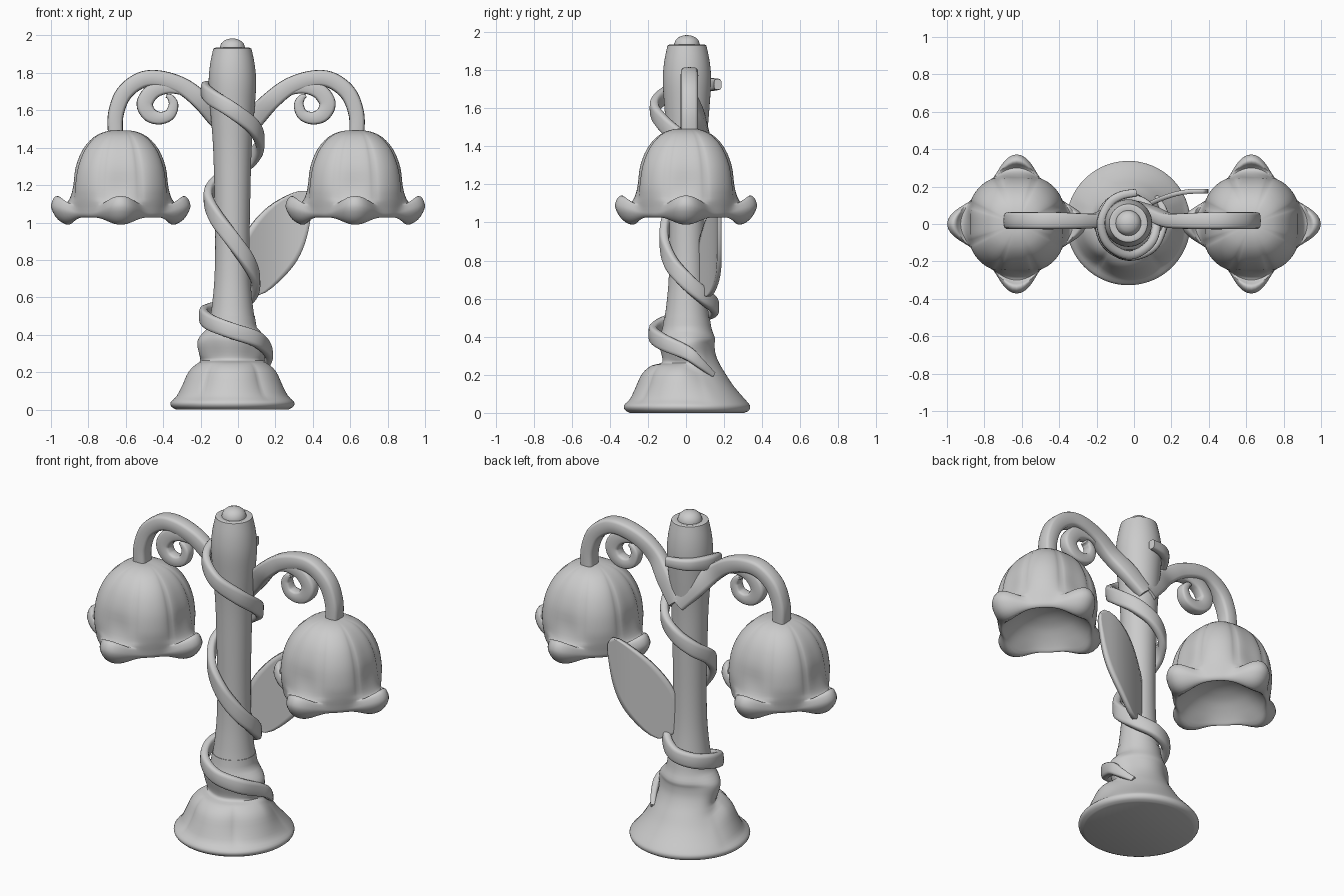
import bpy, bmesh, math
from mathutils import Vector

if "Cube" in bpy.data.objects:
    bpy.data.objects.remove(bpy.data.objects["Cube"])

CX, CY = -0.03, 0.005      # column axis


def grid(name, rows, closed=True, angle=40):
    """Skin a list of equal-length point rows; closed rows get end caps."""
    bm = bmesh.new()
    vr = [[bm.verts.new(p) for p in r] for r in rows]
    n = len(rows[0])
    for a, b in zip(vr, vr[1:]):
        for i in range(n if closed else n - 1):
            j = (i + 1) % n
            bm.faces.new((a[i], a[j], b[j], b[i]))
    if closed:
        bm.faces.new(vr[0])
        bm.faces.new(vr[-1])
    bmesh.ops.remove_doubles(bm, verts=bm.verts, dist=0.0003)
    bmesh.ops.recalc_face_normals(bm, faces=bm.faces)
    me = bpy.data.meshes.new(name)
    bm.to_mesh(me)
    bm.free()
    ob = bpy.data.objects.new(name, me)
    bpy.context.collection.objects.link(ob)
    bpy.ops.object.select_all(action='DESELECT')
    ob.select_set(True)
    bpy.context.view_layer.objects.active = ob
    bpy.ops.object.shade_smooth_by_angle(angle=math.radians(angle))
    return ob


def spline(pts, k=6):
    """Catmull-Rom through tuples of any length."""
    out = []
    for i in range(len(pts) - 1):
        p0, p1, p2 = pts[max(i - 1, 0)], pts[i], pts[i + 1]
        p3 = pts[min(i + 2, len(pts) - 1)]
        for s in range(k):
            t = s / k
            out.append([0.5 * (2 * b + (c - a) * t + (2 * a - 5 * b + 4 * c - d) * t * t
                               + (3 * b - a - 3 * c + d) * t ** 3)
                        for a, b, c, d in zip(p0, p1, p2, p3)])
    return out + [list(pts[-1])]


def sweep(name, pts, side, k=6, n=16, power=0.5):
    """pts are (x, y, z, half size along side, half size across)."""
    s = spline(pts, k)
    P = [Vector(q[:3]) for q in s]
    rows = []
    for i, p in enumerate(P):
        t = (P[min(i + 1, len(P) - 1)] - P[max(i - 1, 0)]).normalized()
        u = side(p)
        u = (u - t * u.dot(t)).normalized()
        v = t.cross(u)
        row = []
        for j in range(n):
            a = 2 * math.pi * j / n
            c, d = math.cos(a), math.sin(a)
            row.append(p + u * math.copysign(abs(c) ** power, c) * s[i][3]
                       + v * math.copysign(abs(d) ** power, d) * s[i][4])
        rows.append(row)
    return grid(name, rows)


def lathe(name, profile, center, n=64, warp=None, angle=40):
    """Revolve (r, z); warp(row, angle, r, z) may reshape each point."""
    rows = []
    for i, (r, z) in enumerate(profile):
        row = []
        for j in range(n):
            a = 2 * math.pi * j / n
            rr, zz = warp(i, a, r, z) if warp else (r, z)
            row.append((center[0] + rr * math.cos(a), center[1] + rr * math.sin(a), zz))
        rows.append(row)
    return grid(name, rows, angle=angle)


# Column with tapered head
col = spline([(0.13, 0.36), (0.125, 0.45), (0.11, 0.55), (0.096, 0.7), (0.092, 0.9),
              (0.096, 1.15), (0.103, 1.4), (0.118, 1.6), (0.127, 1.74), (0.12, 1.84),
              (0.102, 1.93)], 4)
lathe("column", col + [(0.09, 1.935), (0.07, 1.93)], (CX, CY), 48)
lathe("top_knob", [(0.068, 1.9), (0.068, 1.935), (0.06, 1.958), (0.042, 1.974),
                   (0.02, 1.982), (0.003, 1.984)], (CX, CY), 32)

# Base: smooth flare at the back, petal dome with a pinched collar in front
BACK = [(0.12, 0.5), (0.13, 0.44), (0.148, 0.39), (0.145, 0.36), (0.15, 0.31), (0.17, 0.26),
        (0.2, 0.21), (0.235, 0.155), (0.275, 0.105), (0.315, 0.06), (0.332, 0.035),
        (0.325, 0.012), (0.3, 0.0)]
FRONT = [(0.12, 0.5), (0.13, 0.44), (0.148, 0.39), (0.145, 0.35), (0.13, 0.29), (0.135, 0.262),
         (0.185, 0.248), (0.23, 0.205), (0.262, 0.135), (0.293, 0.075), (0.33, 0.04),
         (0.325, 0.015), (0.3, 0.0)]
back, front = spline(BACK, 3), spline(FRONT, 3)


def base_warp(i, a, r, z):
    w = min(1, max(0, 0.75 - 1.3 * math.sin(a)))
    w = w * w * (3 - 2 * w)
    r = back[i][0] * (1 - w) + front[i][0] * w
    z = back[i][1] * (1 - w) + front[i][1] * w
    if 3 < i < 18:                                  # collar corners left and right
        r += 0.045 * abs(math.cos(a)) ** 6 * math.sin((i - 3) / 15 * math.pi)
    if 17 < i < 30:                                 # petal lobes
        r += w * 0.024 * (abs(math.cos(2.5 * (a + math.pi / 2))) ** 0.6 - 0.7) \
            * math.sin((i - 17) / 13 * math.pi)
    return r, max(z, 0)


lathe("base", back, (CX, CY), 112, base_warp)

# Flower shades: four curled lips blended with full rounded lobes, bowl underneath
TIP = [(0.003, 1.492), (0.07, 1.489), (0.142, 1.458), (0.203, 1.39), (0.241, 1.295),
       (0.252, 1.2), (0.272, 1.13), (0.3, 1.1), (0.33, 1.14), (0.358, 1.13), (0.372, 1.08),
       (0.335, 1.015), (0.275, 0.988), (0.23, 1.03), (0.19, 1.08), (0.14, 1.125),
       (0.07, 1.155), (0.003, 1.165)]
RIM = [(0.003, 1.492), (0.07, 1.49), (0.148, 1.462), (0.217, 1.395), (0.262, 1.3),
       (0.279, 1.2), (0.278, 1.14), (0.274, 1.105), (0.27, 1.08), (0.267, 1.06), (0.264, 1.045),
       (0.257, 1.033), (0.245, 1.028), (0.225, 1.05), (0.19, 1.085)]
tip = spline(TIP, 3)
rim = spline(RIM + TIP[15:], 3)


def shade_warp(i, a, r, z):
    t = ((1 + math.cos(4 * a)) / 2) ** 2.1
    r = rim[i][0] * (1 - t) + tip[i][0] * t
    z = rim[i][1] * (1 - t) + tip[i][1] * t
    if 1 < i < 20:                                  # pleat seams
        r *= 1 - 0.055 * (1 - abs(math.cos(4 * a)) ** 0.45) * math.sin(i / 21 * math.pi)
    return r, z


for side, sx in (("left", -1), ("right", 1)):
    lathe(side + "_flower_shade", tip, (sx * 0.627, 0), 96, shade_warp, 55)

# Curved arms and scrolls, mirrored
ARM = [(-.655, .018, 1.47, .046, .04), (-.653, .018, 1.58, .046, .042),
       (-.61, .018, 1.69, .046, .044), (-.52, .018, 1.76, .046, .044),
       (-.42, .018, 1.769, .046, .044), (-.3, .016, 1.73, .042, .046),
       (-.2, .02, 1.655, .038, .05), (-.11, .06, 1.56, .036, .055),
       (-.02, .095, 1.45, .03, .045)]
SCROLL = [(-.25, .008, 1.7, .025, .03), (-.36, .008, 1.725, .03, .035),
          (-.45, .008, 1.705, .034, .042), (-.498, .008, 1.64, .035, .044),
          (-.475, .008, 1.58, .035, .04), (-.42, .008, 1.558, .035, .034),
          (-.365, .008, 1.577, .034, .03), (-.345, .008, 1.63, .032, .026),
          (-.362, .008, 1.668, .03, .018), (-.384, .008, 1.678, .026, .01)]
for side, sx in (("left", 1), ("right", -1)):
    for part, pts in (("arm", ARM), ("scroll", SCROLL)):
        sweep(f"{side}_{part}", [(sx * (q[0] + .01) - .01, *q[1:]) for q in pts],
              lambda p: Vector((0, 1, 0)))

# Vine winding up the column: (angle, z, radius)
VINE = [(42, .2, .205), (20, .26, .2), (0, .315, .19), (-45, .375, .185), (-90, .42, .178),
        (-135, .465, .165), (-180, .505, .155), (-225, .53, .15), (-270, .56, .145),
        (-315, .61, .13), (-360, .69, .125), (-405, .79, .12), (-450, .91, .12),
        (-495, 1.03, .125), (-540, 1.13, .13), (-585, 1.2, .13), (-630, 1.27, .13),
        (-675, 1.34, .138), (-720, 1.42, .148), (-765, 1.51, .16), (-810, 1.6, .172),
        (-855, 1.67, .157), (-900, 1.71, .145), (-945, 1.722, .145), (-975, 1.725, .152),
        (-1005, 1.725, .168)]
vine = []
for i, (a, z, r) in enumerate(VINE):
    a = math.radians(a)
    w = min(1, 0.35 + 0.25 * i, 0.65 + 0.1 * (len(VINE) - 1 - i))
    vine.append((CX + r * math.cos(a), CY + r * math.sin(a), z, 0.024 * min(1, w + .2), 0.043 * w))
sweep("winding_vine", vine, lambda p: Vector((p.x - CX, p.y - CY, 0)), power=0.6)

# Leaf: curved blade beside the column, given thickness
rows = []
mid = spline([(.05, .62), (.12, .77), (.205, .91), (.29, 1.05), (.375, 1.165)], 5)
for i, (x, z) in enumerate(mid):
    u = i / (len(mid) - 1)
    w = 0.15 * math.sin(math.pi * u ** 0.85) ** 0.75 + 0.004 if 0 < u < 1 else 0.004
    row = []
    for j in range(13):
        s = j / 6 - 1
        px, pz = x + .85 * w * s, z - .52 * w * s
        row.append((px, 0.065 + 0.11 * math.sin(min(px / .33, 1) * math.pi / 2), pz))
    rows.append(row)
leaf = grid("leaf", rows, closed=False)
mod = leaf.modifiers.new("thickness", 'SOLIDIFY')
mod.thickness = 0.025
mod.offset = 0
